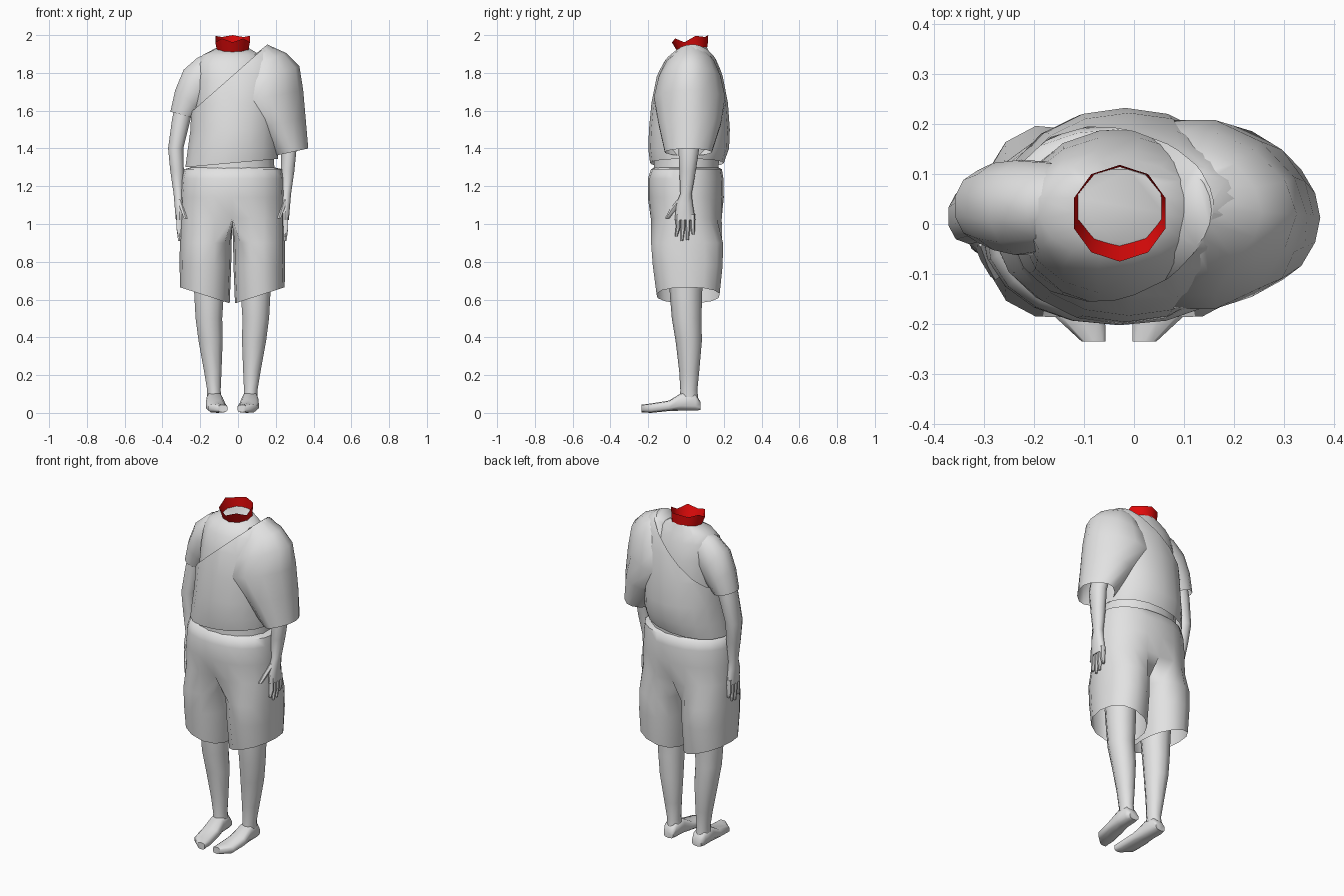
import bpy, bmesh, math
from mathutils import Vector

CX = -0.03  # symmetry line of the figure


def material(name, colour):
    m = bpy.data.materials.new(name)
    m.diffuse_color = (*colour, 1)
    return m


GREY = material("plain grey", (0.76, 0.76, 0.76))
RED = material("collar red", (0.75, 0.003, 0.003))


def spow(v, p):
    return math.copysign(abs(v) ** (2 / p), v)


def ring_point(r, a, p):
    """Point at angle a on the superellipse ring (x0, z0, x1, z1, y0, y1)."""
    x0, z0, x1, z1, y0, y1 = r
    u, v = spow(math.cos(a), p), spow(math.sin(a), p)
    return ((x0 + x1 + u * (x1 - x0)) / 2, (y0 + y1 + v * (y1 - y0)) / 2,
            (z0 + z1 + u * (z1 - z0)) / 2)


def bridge(bm, loops):
    for a, b in zip(loops, loops[1:]):
        for i in range(len(a)):
            j = (i + 1) % len(a)
            bm.faces.new((a[i], a[j], b[j], b[i]))


def loft(bm, rings, n=12, p=2.2, caps=(False, False), flip=False, along_y=False, off=0.5):
    """Skin rings; along_y rings are (y, x0, x1, z0, z1)."""
    loops = []
    for r in rings:
        loop = []
        for i in range(n):
            a = 2 * math.pi * (i + off) / n
            if along_y:
                x, z, y = ring_point((r[1], r[0], r[2], r[0], r[3], r[4]), a, p)
            else:
                x, y, z = ring_point(r, a, p)
            loop.append(bm.verts.new((2 * CX - x if flip else x, y, z)))
        loops.append(loop)
    bridge(bm, loops)
    if caps[0]:
        bm.faces.new(loops[0])
    if caps[1]:
        bm.faces.new(loops[-1])
    return loops


def flat(z, x0, x1, y0, y1):
    return (x0, z, x1, z, y0, y1)


def finish(name, bm, mat=GREY, angle=50):
    bmesh.ops.recalc_face_normals(bm, faces=bm.faces[:])
    me = bpy.data.meshes.new(name)
    bm.to_mesh(me)
    bm.free()
    ob = bpy.data.objects.new(name, me)
    bpy.context.collection.objects.link(ob)
    me.materials.append(mat)
    bpy.ops.object.select_all(action='DESELECT')
    ob.select_set(True)
    bpy.context.view_layer.objects.active = ob
    bpy.ops.object.shade_smooth_by_angle(angle=math.radians(angle))


# Undershirt body, closed at the neck
bm = bmesh.new()
neck = loft(bm, [flat(1.26, -0.26, 0.20, -0.175, 0.175), flat(1.45, -0.235, 0.185, -0.17, 0.18),
                 flat(1.62, -0.23, 0.18, -0.165, 0.19), flat(1.76, -0.225, 0.165, -0.14, 0.175),
                 flat(1.85, -0.22, 0.15, -0.105, 0.15), flat(1.895, -0.19, 0.12, -0.07, 0.13),
                 flat(1.922, -0.12, 0.06, -0.035, 0.11)], n=16, p=2.1, caps=(False, True))[-1]
for v in neck:
    v.co.z += 0.16 * v.co.y
finish("undershirt", bm)

# Short sleeve on the bare shoulder
bm = bmesh.new()
loft(bm, [(-0.36, 1.595, -0.23, 1.56, -0.04, 0.11), (-0.335, 1.71, -0.19, 1.60, -0.055, 0.125),
          (-0.29, 1.82, -0.15, 1.64, -0.065, 0.13), (-0.215, 1.885, -0.1, 1.7, -0.055, 0.125),
          (-0.14, 1.91, -0.05, 1.75, -0.03, 0.11)], p=2)
finish("short_sleeve", bm)

# Draped wrap, cut diagonally from shoulder to armpit
bm = bmesh.new()
loft(bm, [(-0.282, 1.30, 0.215, 1.345, -0.19, 0.20), (-0.27, 1.39, 0.22, 1.41, -0.2, 0.228),
          flat(1.50, -0.255, 0.22, -0.196, 0.232), flat(1.64, -0.25, 0.23, -0.183, 0.222),
          flat(1.78, -0.245, 0.24, -0.155, 0.195), flat(1.87, -0.23, 0.24, -0.115, 0.165),
          flat(1.92, -0.18, 0.21, -0.07, 0.135), flat(1.95, -0.1, 0.16, -0.03, 0.1)], n=18, p=2.1)
bmesh.ops.bisect_plane(bm, geom=bm.verts[:] + bm.edges[:] + bm.faces[:],
                       plane_co=(-0.24, 0, 1.6), plane_no=Vector((-0.88, 0, 1)).normalized(),
                       clear_outer=True)
finish("draped_wrap", bm)

# Wide hanging sleeve blending into the wrap
bm = bmesh.new()
loft(bm, [(0.19, 1.36, 0.372, 1.40, -0.115, 0.14), (0.06, 1.50, 0.358, 1.56, -0.15, 0.19),
          (-0.10, 1.62, 0.345, 1.71, -0.175, 0.213), (-0.07, 1.71, 0.325, 1.835, -0.148, 0.188),
          (0.0, 1.81, 0.255, 1.905, -0.105, 0.152), (0.08, 1.89, 0.155, 1.95, -0.045, 0.1)],
     n=14, p=1.75, caps=(False, True), off=0)
finish("wide_sleeve", bm, angle=60)

# Collar: flared band with a zigzag rim
bm = bmesh.new()
loops = loft(bm, [flat(1.915, -0.115, 0.058, -0.042, 0.114), flat(1.98, -0.125, 0.068, -0.075, 0.118)],
             n=10, p=2)
for i, v in enumerate(loops[1]):
    v.co.z = min(2.0, 1.972 + 0.28 * max(v.co.y, 0) + (-0.01 if i % 2 else 0.01))
for v in loops[0]:
    v.co.z += 0.2 * v.co.y
finish("collar", bm, RED, 60)

# Shorts: hip section that splits at the crotch into two flared legs
bm = bmesh.new()
hips = loft(bm, [flat(1.30, -0.25, 0.19, -0.165, 0.17), flat(1.29, -0.285, 0.235, -0.185, 0.19),
                 flat(1.24, -0.298, 0.242, -0.202, 0.198), flat(1.14, -0.305, 0.245, -0.202, 0.2),
                 flat(1.03, -0.307, 0.247, -0.195, 0.198)], n=20, p=2.2, off=0)[-1]
for i, dy in ((15, 0.02), (5, -0.02)):
    hips[i].co.y += dy
crotch = [bm.verts.new((CX, y, 0.99)) for y in (0.08, 0.0, -0.08)]
for s in (-1, 1):
    outer = [hips[(15 + s * k) % 20] for k in range(11)]
    loops = [outer + crotch]
    for r in (flat(0.9, 0.004, 0.278, -0.187, 0.198), flat(0.78, 0.006, 0.279, -0.178, 0.196),
              (0.014, 0.58, 0.277, 0.665, -0.158, 0.18)):
        angles = [math.radians(-135 + 27 * k) for k in range(11)]
        angles += [math.radians(135 + 22.5 * k) for k in (1, 2, 3)]
        pts = [ring_point(r, a, 2.2) for a in angles]
        loops.append([bm.verts.new((CX + s * x, y, z)) for x, y, z in pts])
    bridge(bm, loops)
finish("shorts", bm, angle=60)

for flip, side in ((False, "right"), (True, "left")):
    # Bare leg
    bm = bmesh.new()
    loft(bm, [flat(0.74, -0.242, -0.068, -0.092, 0.09), flat(0.62, -0.235, -0.072, -0.085, 0.085),
              flat(0.50, -0.228, -0.08, -0.075, 0.082), flat(0.38, -0.212, -0.078, -0.055, 0.084),
              flat(0.22, -0.182, -0.085, -0.036, 0.07), flat(0.12, -0.165, -0.09, -0.03, 0.06),
              flat(0.05, -0.165, -0.085, -0.035, 0.068)], n=10, p=2, flip=flip)
    finish(side + "_leg", bm)

    # Foot
    bm = bmesh.new()
    loft(bm, [(0.076, -0.155, -0.092, 0.015, 0.06), (0.05, -0.167, -0.085, 0.012, 0.1),
              (-0.02, -0.168, -0.08, 0.012, 0.108), (-0.09, -0.172, -0.066, 0.01, 0.065),
              (-0.185, -0.16, -0.056, 0, 0.05), (-0.235, -0.105, -0.056, 0.003, 0.043)],
         n=10, p=3, caps=(True, True), flip=flip, along_y=True)
    finish(side + "_foot", bm)

    # Arm
    bm = bmesh.new()
    loft(bm, [flat(1.66, -0.33, -0.23, -0.03, 0.085), flat(1.55, -0.352, -0.25, -0.035, 0.085),
              flat(1.40, -0.372, -0.288, -0.04, 0.07), flat(1.28, -0.36, -0.285, -0.035, 0.052),
              flat(1.16, -0.342, -0.288, -0.03, 0.03), flat(1.11, -0.338, -0.285, -0.05, 0.035),
              flat(1.02, -0.33, -0.288, -0.06, 0.05)], n=10, p=2.2, caps=(False, True), flip=flip)
    finish(side + "_arm", bm)

    # Fingers and thumb
    bm = bmesh.new()
    for k, tip in enumerate((0.935, 0.91, 0.915, 0.945)):
        y, t = -0.042 + 0.026 * k, -0.052 + 0.03 * k
        loft(bm, [flat(1.05, -0.328, -0.294, y - 0.013, y + 0.013),
                  flat(0.98, -0.328, -0.298, y - 0.012, y + 0.012),
                  flat(tip, -0.318, -0.302, t - 0.007, t + 0.007)],
             n=6, p=2, caps=(True, True), flip=flip)
    loft(bm, [flat(1.13, -0.325, -0.288, -0.045, 0.0), flat(1.08, -0.308, -0.275, -0.085, -0.04),
              flat(1.03, -0.288, -0.266, -0.112, -0.085)], n=6, p=2, caps=(True, True), flip=flip)
    finish(side + "_fingers", bm)
